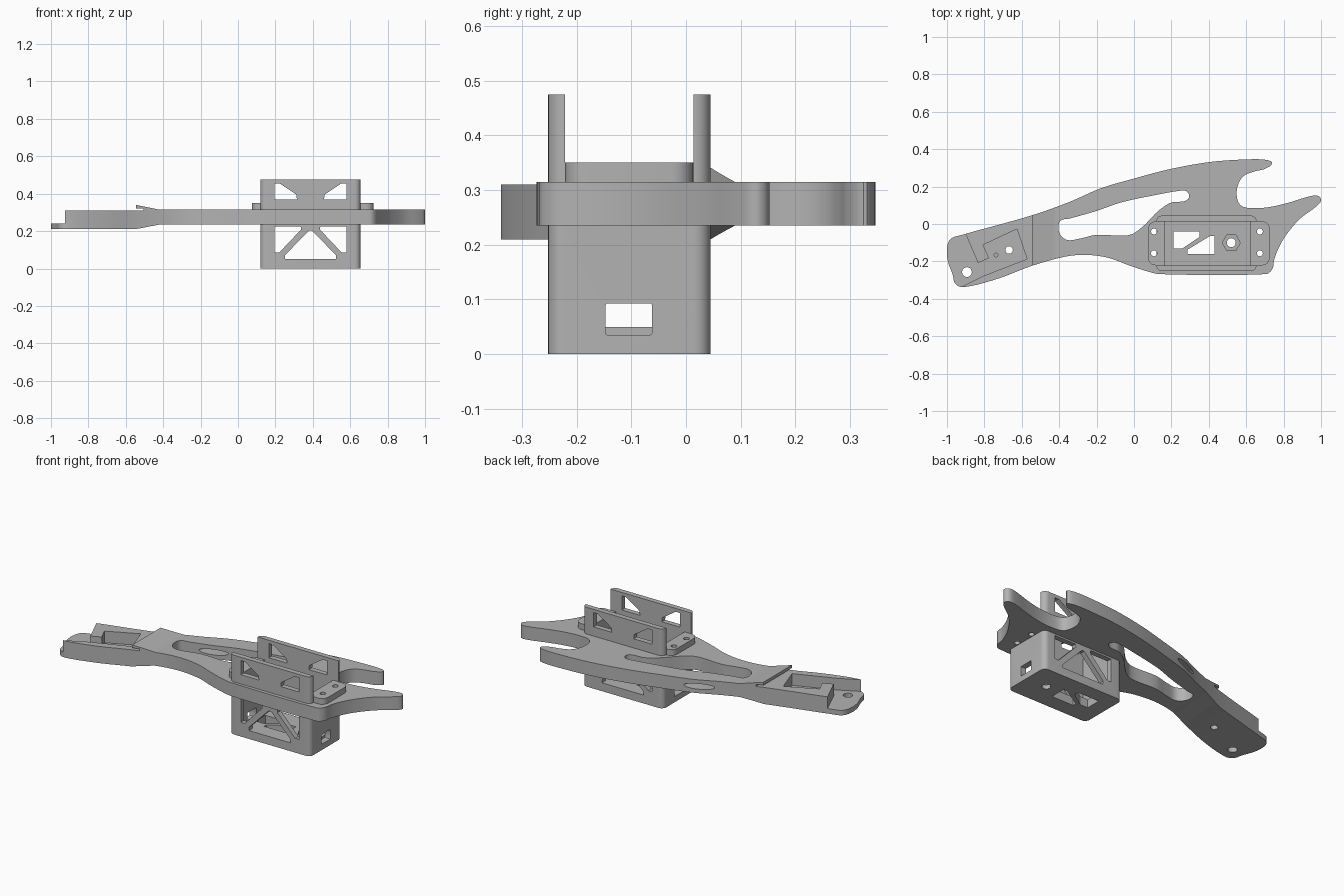
import bpy, bmesh, math
from mathutils import Vector

cube = bpy.data.objects.get("Cube")
if cube:
    bpy.data.objects.remove(cube, do_unlink=True)

grey = bpy.data.materials.new("plain grey")
grey.use_nodes = True
grey.diffuse_color = (0.45, 0.45, 0.45, 1)
grey.node_tree.nodes["Principled BSDF"].inputs["Base Color"].default_value = (0.45, 0.45, 0.45, 1)

AXES = {"x": lambda u, v, w: (w, u, v),
        "y": lambda u, v, w: (u, w, v),
        "z": lambda u, v, w: (u, v, w)}


def prism(name, points, low, high, axis="z"):
    """Extrude a flat profile along an axis."""
    bm = bmesh.new()
    place = AXES[axis]
    ends = [[bm.verts.new(place(u, v, w)) for u, v in points] for w in (low, high)]
    bm.faces.new(ends[0])
    bm.faces.new(ends[1])
    n = len(points)
    for i in range(n):
        j = (i + 1) % n
        bm.faces.new((ends[0][i], ends[0][j], ends[1][j], ends[1][i]))
    bmesh.ops.recalc_face_normals(bm, faces=bm.faces)
    mesh = bpy.data.meshes.new(name)
    bm.to_mesh(mesh)
    bm.free()
    mesh.materials.append(grey)
    obj = bpy.data.objects.new(name, mesh)
    bpy.context.collection.objects.link(obj)
    return obj


def carve(target, cutter, operation="DIFFERENCE"):
    """Apply a boolean and discard the helper."""
    mod = target.modifiers.new("cut", "BOOLEAN")
    mod.operation, mod.object, mod.solver = operation, cutter, "EXACT"
    bpy.context.view_layer.objects.active = target
    bpy.ops.object.modifier_apply(modifier=mod.name)
    bpy.data.objects.remove(cutter, do_unlink=True)


def smooth_loop(points, steps=5):
    """Closed curve through the points, without overshoot."""
    p = [Vector(q) for q in points]
    n = len(p)
    tan = [(p[(i + 1) % n] - p[i - 1]).normalized() for i in range(n)]
    loop = []
    for i in range(n):
        a, b = p[i], p[(i + 1) % n]
        d = (b - a).length
        for k in range(steps):
            t = k / steps
            h = t * t * (3 - 2 * t)
            loop.append(a * (1 - h) + b * h
                        + tan[i] * d * t * (1 - t) ** 2
                        - tan[(i + 1) % n] * d * t * t * (1 - t))
    return loop


def ellipse(cx, cy, rx, ry=None, sides=24):
    ry = ry or rx
    return [(cx + rx * math.cos(2 * math.pi * i / sides),
             cy + ry * math.sin(2 * math.pi * i / sides)) for i in range(sides)]


def rounded(x0, x1, y0, y1, r, steps=6):
    pts = []
    for k, (cx, cy) in enumerate([(x1 - r, y1 - r), (x0 + r, y1 - r),
                                  (x0 + r, y0 + r), (x1 - r, y0 + r)]):
        for i in range(steps + 1):
            a = math.pi / 2 * (k + i / steps)
            pts.append((cx + r * math.cos(a), cy + r * math.sin(a)))
    return pts


def box(x0, x1, y0, y1, z0, z1):
    return prism("cutter", [(x0, y0), (x1, y0), (x1, y1), (x0, y1)], z0, z1)


# Main arm outline: servo end, back edge, fork, horn, front edge
outline = [(-1, -.13), (-.98, -.08), (-.92, -.058), (-.55, .045), (-.34, .12), (-.18, .19),
           (0, .243), (.19, .293), (.41, .332), (.62, .346), (.71, .342), (.738, .325),
           (.70, .295), (.64, .28), (.585, .255), (.555, .205), (.55, .145), (.57, .1),
           (.62, .085), (.72, .09), (.83, .115), (.94, .148), (.985, .15), (1, .125),
           (.97, .09), (.89, .03), (.82, -.05), (.775, -.125), (.75, -.19), (.74, -.24),
           (.705, -.268), (.14, -.268), (.06, -.25), (-.03, -.22), (-.14, -.18), (-.26, -.165),
           (-.37, -.175), (-.55, -.225), (-.72, -.29), (-.91, -.338), (-.955, -.32),
           (-.97, -.27), (-.995, -.2)]
arm = prism("arm", smooth_loop(outline), .1, .5)

# Side profile: thick servo end, ridge with undercut, flat plate
side = [(-1.1, .21), (-.55, .21), (-.42, .235), (1.1, .235), (1.1, .315), (-.42, .315),
        (-.545, .34), (-.545, .322), (-.505, .322), (-.505, .31), (-1.1, .31)]
carve(arm, prism("cutter", side, -.6, .6, "y"), "INTERSECT")

# Long curved slot
slot = [(-.395, .015), (-.40, -.045), (-.36, -.085), (-.29, -.078), (-.2, -.058), (-.03, -.06),
        (.04, -.02), (.13, .07), (.2, .115), (.27, .122), (.295, .145), (.28, .175),
        (.24, .177), (.1, .152), (-.07, .115), (-.2, .07), (-.34, .03)]
carve(arm, prism("cutter", smooth_loop(slot), 0, .6))

# Stepped servo pocket and low end pad
pocket = [(-1.1, .05), (-.925, .004), (-.834, -.208), (-.775, -.182), (-.807, -.112),
          (-.626, -.027), (-.572, -.187), (-.807, -.278), (-.95, -.35), (-1.1, -.4)]
carve(arm, prism("cutter", pocket, .24, .305 + .2))
for x, y, r, z in [(-.893, -.257, .026, 0), (-.668, -.139, .02, 0), (-.738, -.166, .01, .225)]:
    carve(arm, prism("cutter", ellipse(x, y, r), z, .5))

# Wire opening in the back edge
carve(arm, prism("cutter", ellipse(-.21, .275, .08, .016), .02, .3, "y"))

# Raised mounting pad
pad = prism("mounting_pad", rounded(.075, .725, -.221, .014, .04), .31, .35)

# Battery box with two tall side walls
tray = prism("battery_box", rounded(.12, .655, -.252, .045, .03), 0, .475)
carve(tray, box(0, .8, -.221, .014, .235, .6))

# Open well and screw holes through the stacked parts
for part, floor in ((arm, .05), (pad, .05), (tray, .05)):
    carve(part, box(.165, .62, -.221, .014, floor, .6))
for part in (arm, pad):
    for x in (.107, .673):
        for y in (-.04, -.157):
            carve(part, prism("cutter", ellipse(x, y, .016, sides=16), .1, .5))

# Truss windows in the front and back walls
MID = .3875
corner = [(.195, .225), (.335, .225), (.337, .208), (.22, .085), (.195, .085)]
upper = [(.195, .455), (.222, .455), (.312, .395), (.315, .37), (.195, .37)]
centre = [(.25, .05), (.525, .05), (.525, .07), (.395, .203), (.38, .203), (.25, .07)]
windows = [centre]
for shape in (corner, upper):
    windows += [shape, [(2 * MID - x, z) for x, z in shape]]
for shape in windows:
    for y0, y1 in ((-.3, -.2215), (.0145, .1)):
        carve(tray, prism("cutter", shape, y0 - .001, y1 + .001, "y"))

# Connector windows in the end walls
for x0, x1 in ((.1, .166), (.619, .7)):
    carve(tray, prism("cutter", rounded(-.147, -.062, .035, .093, .004, 2), x0, x1, "x"))

# Floor openings, bolt hole and nut recess
for shape in ([(.21, -.04), (.35, -.04), (.35, -.07), (.26, -.13), (.21, -.13)],
              [(.43, -.065), (.43, -.16), (.285, -.16), (.285, -.138), (.405, -.065)],
              ellipse(.52, -.1, .024)):
    carve(tray, prism("cutter", shape, -.1, .1))
carve(tray, prism("cutter", ellipse(.52, -.1, .048, sides=6), .025, .1))

# Smooth rounded sides, crisp edges
bpy.ops.object.select_all(action="DESELECT")
for part in (arm, pad, tray):
    part.select_set(True)
bpy.context.view_layer.objects.active = arm
bpy.ops.object.shade_smooth_by_angle(angle=math.radians(30))
